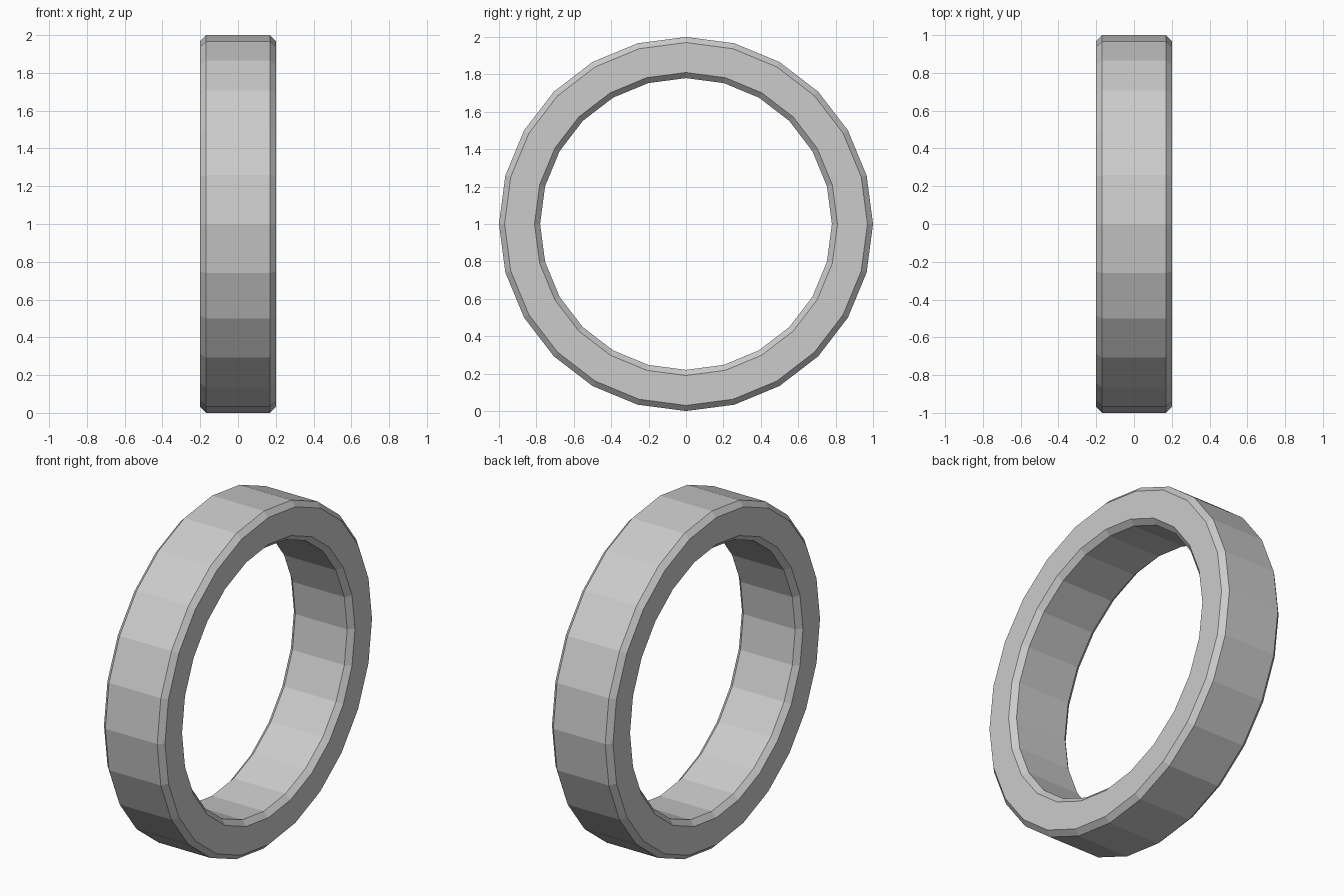
import bpy, bmesh
from math import tau

if "Cube" in bpy.data.objects:
    bpy.data.objects.remove(bpy.data.objects["Cube"])

OUTER, INNER, HALF_WIDTH, BEVEL, SIDES = 1.0, 0.78, 0.2, 0.03, 24

# Chamfered rectangular cross-section as (x, radius)
w, b = HALF_WIDTH, BEVEL
right = [(w - b, INNER), (w, INNER + b), (w, OUTER - b), (w - b, OUTER)]
profile = right + [(-x, r) for x, r in reversed(right)]

# Revolve the cross-section around the x axis
bm = bmesh.new()
verts = [bm.verts.new((x, 0, r)) for x, r in profile]
edges = [bm.edges.new((verts[i - 1], verts[i])) for i in range(len(verts))]
bmesh.ops.spin(bm, geom=verts + edges, cent=(0, 0, 0), axis=(1, 0, 0),
               angle=tau, steps=SIDES, use_merge=False)
bmesh.ops.remove_doubles(bm, verts=bm.verts, dist=0.0005)
bmesh.ops.translate(bm, verts=bm.verts, vec=(0, 0, OUTER))
bmesh.ops.recalc_face_normals(bm, faces=bm.faces)

# Flat-shaded ring standing on its rim
mesh = bpy.data.meshes.new("ring")
bm.to_mesh(mesh)
bm.free()
bpy.context.collection.objects.link(bpy.data.objects.new("ring", mesh))
